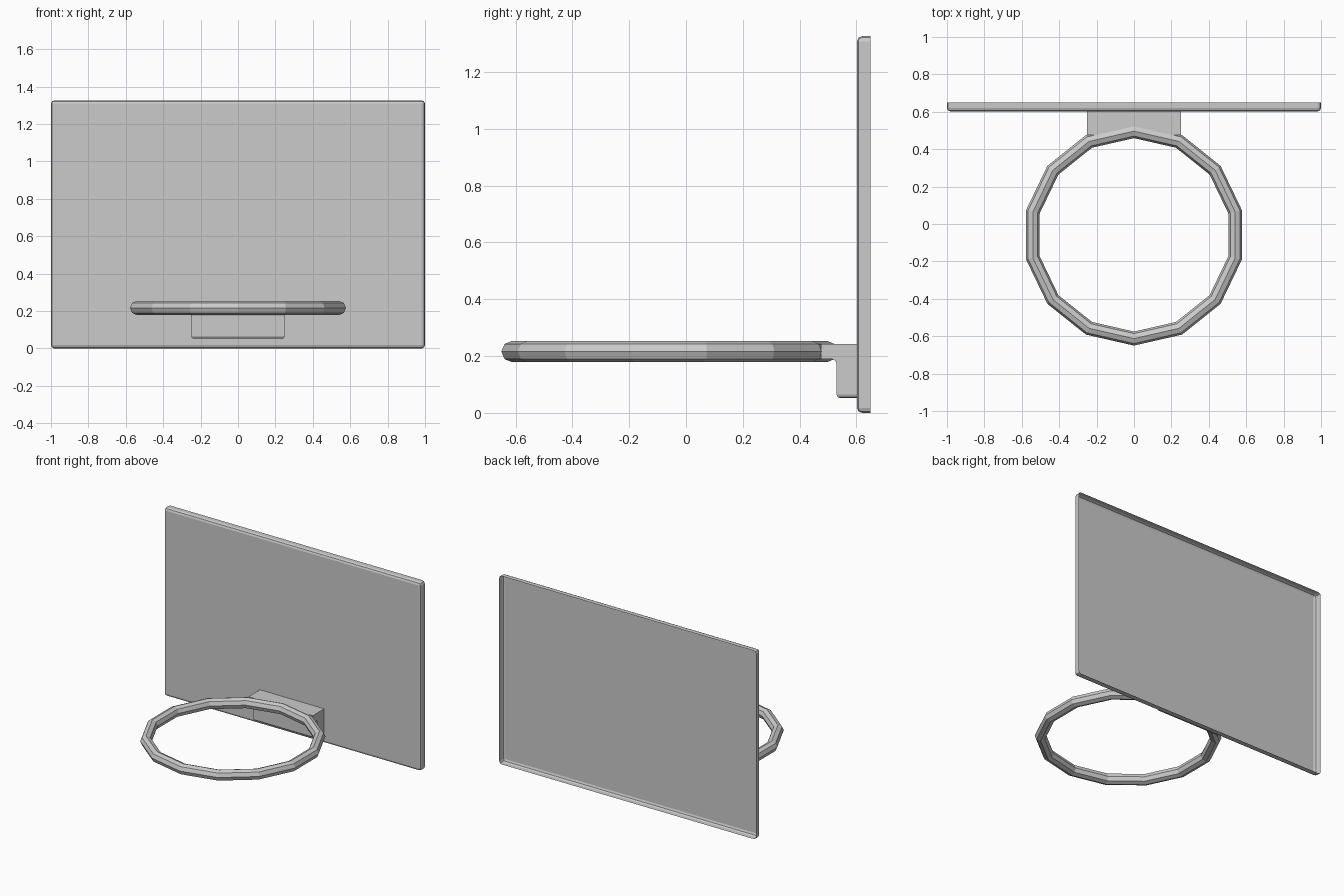
import bpy, bmesh, math
from mathutils import Matrix

if "Cube" in bpy.data.objects:
    bpy.data.objects.remove(bpy.data.objects["Cube"])

FRONT_Y, BACK_Y = 0.602, 0.65


def finish(name, bm):
    bmesh.ops.recalc_face_normals(bm, faces=bm.faces)
    mesh = bpy.data.meshes.new(name)
    bm.to_mesh(mesh)
    bm.free()
    obj = bpy.data.objects.new(name, mesh)
    bpy.context.collection.objects.link(obj)
    return obj


# Backboard: thin tray, open at the back, with softened front edges
bm = bmesh.new()
bmesh.ops.create_cube(bm, size=1, matrix=Matrix.Translation((0, (FRONT_Y + BACK_Y) / 2, 0.668))
                      @ Matrix.Diagonal((2, BACK_Y - FRONT_Y, 1.326, 1)))
back = [f for f in bm.faces if f.calc_center_median().y > BACK_Y - 0.001]
bmesh.ops.delete(bm, geom=back, context='FACES')
bmesh.ops.bevel(bm, geom=[e for e in bm.edges if not e.is_boundary], offset=0.018,
                segments=2, profile=0.5, affect='EDGES')
low = min(v.co.z for v in bm.verts)
bmesh.ops.translate(bm, verts=bm.verts, vec=(0, 0, -low))
finish("backboard", bm)

# Bracket: side profile (y, z) swept across x, open where it meets the board
profile = [(FRONT_Y, 0.052), (0.53, 0.052), (0.53, 0.172), (0.526, 0.184),
           (0.515, 0.189), (0.475, 0.189), (0.475, 0.243), (FRONT_Y, 0.243)]
bm = bmesh.new()
face = bm.faces.new([bm.verts.new((-0.25, y, z)) for y, z in profile])
new = bmesh.ops.extrude_face_region(bm, geom=[face])["geom"]
bmesh.ops.translate(bm, verts=[g for g in new if isinstance(g, bmesh.types.BMVert)],
                    vec=(0.5, 0, 0))
back = [f for f in bm.faces if f.calc_center_median().y > FRONT_Y - 0.001]
bmesh.ops.delete(bm, geom=back, context='FACES')
lower = [e for e in bm.edges if not e.is_boundary and all(v.co.z < 0.06 for v in e.verts)]
bmesh.ops.bevel(bm, geom=lower, offset=0.013, segments=2, profile=0.5, affect='EDGES')
finish("mounting_bracket", bm)

# Hoop: 14-sided ring with an eight-sided section, one corner facing the front
MAJOR, MINOR, SIDES, SECTION = 0.5545, 0.0375, 14, 8
bm = bmesh.new()
rings = []
for i in range(SIDES):
    a = -math.pi / 2 + 2 * math.pi * i / SIDES
    ring = []
    for j in range(SECTION):
        b = 2 * math.pi * j / SECTION
        r = MAJOR + MINOR * math.cos(b)
        ring.append(bm.verts.new((r * math.cos(a), -0.058 + r * math.sin(a),
                                  0.216 + MINOR * math.sin(b))))
    rings.append(ring)
for i in range(SIDES):
    p, q = rings[i], rings[(i + 1) % SIDES]
    for j in range(SECTION):
        k = (j + 1) % SECTION
        bm.faces.new((p[j], q[j], q[k], p[k]))
finish("hoop_rim", bm)
